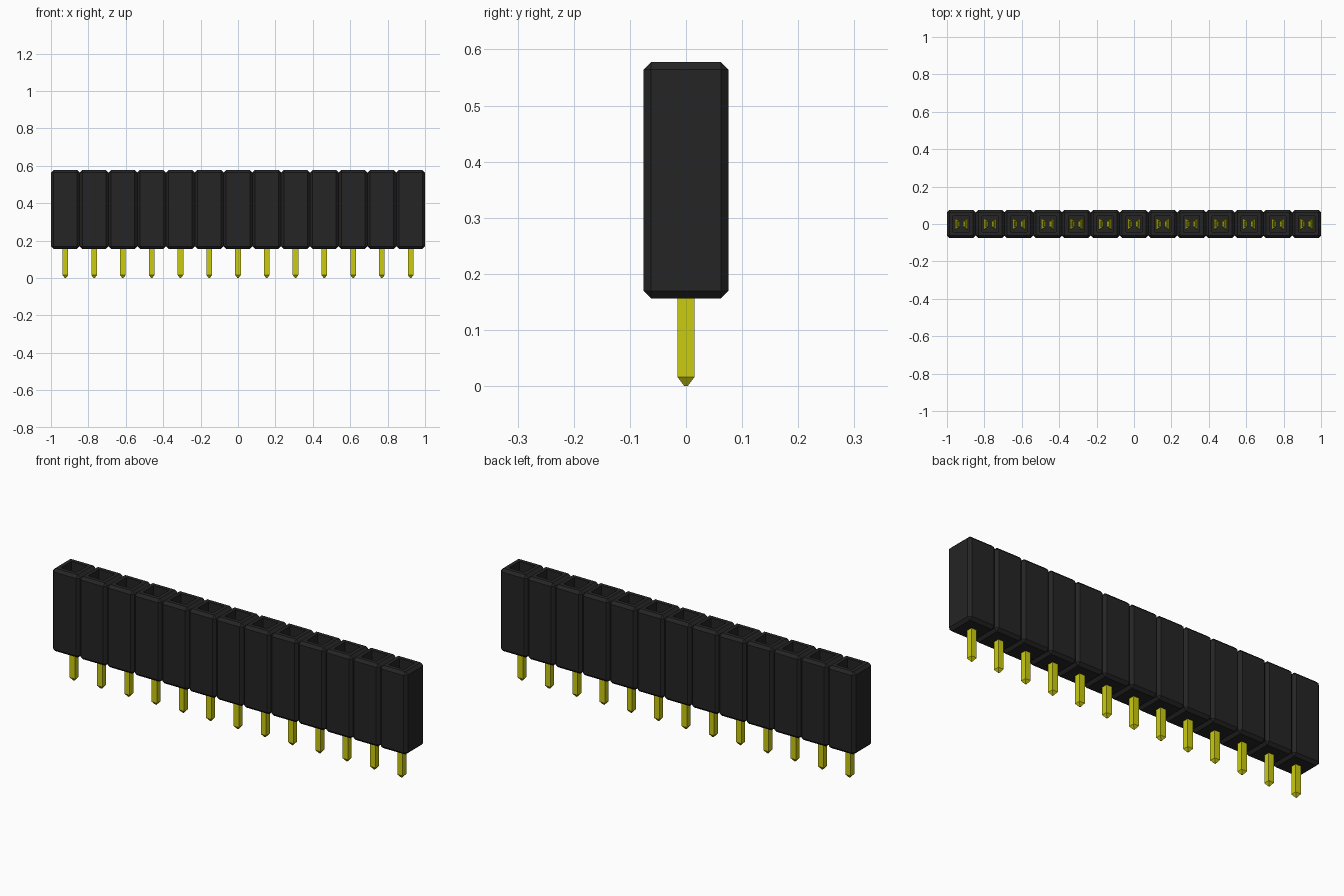
import bpy, bmesh
from mathutils import Vector

cube = bpy.data.objects.get("Cube")
if cube:
    bpy.data.objects.remove(cube, do_unlink=True)

COUNT = 13
PITCH = 2 / COUNT
X0 = -1 + PITCH / 2
BOTTOM, TOP, HALF_Y = 0.156, 0.578, 0.076
CHAMFER = 0.014


def material(name, rgb):
    m = bpy.data.materials.new(name)
    m.use_nodes = True
    m.diffuse_color = (*rgb, 1)
    m.node_tree.nodes["Principled BSDF"].inputs["Base Color"].default_value = (*rgb, 1)
    return m


black = material("black plastic", (0.018, 0.018, 0.018))
gold = material("yellow metal", (0.6, 0.6, 0.005))


def add_row(name, bm, mat):
    """Turn one unit into an object repeated along the row."""
    bmesh.ops.recalc_face_normals(bm, faces=bm.faces)
    mesh = bpy.data.meshes.new(name)
    bm.to_mesh(mesh)
    bm.free()
    mesh.materials.append(mat)
    ob = bpy.data.objects.new(name, mesh)
    bpy.context.collection.objects.link(ob)
    ob.location.x = X0
    arr = ob.modifiers.new("row", 'ARRAY')
    arr.count = COUNT
    arr.use_relative_offset = False
    arr.use_constant_offset = True
    arr.constant_offset_displace = (PITCH, 0, 0)
    return ob


# Housing: chamfered block with a rectangular socket sunk into its top
bm = bmesh.new()
bmesh.ops.create_cube(bm, size=1)
for v in bm.verts:
    v.co = Vector((v.co.x * PITCH, v.co.y * 2 * HALF_Y,
                   (BOTTOM + TOP) / 2 + v.co.z * (TOP - BOTTOM)))
bmesh.ops.bevel(bm, geom=bm.edges[:], offset=CHAMFER, segments=1, affect='EDGES')
top = max(bm.faces, key=lambda f: f.calc_center_median().z)
bmesh.ops.inset_region(bm, faces=[top], thickness=0.027)
hole = bmesh.ops.extrude_discrete_faces(bm, faces=[top])["faces"][0]
for v in hole.verts:
    v.co.z = 0.2
add_row("socket_housing", bm, black)

# Solder pins: square shaft with a pointed tip
bm = bmesh.new()
rings = []
for half, z in ((0.003, 0), (0.015, 0.016), (0.015, 0.18)):
    rings.append([bm.verts.new((sx * half, sy * half, z))
                  for sx, sy in ((-1, -1), (1, -1), (1, 1), (-1, 1))])
for a, b in zip(rings, rings[1:]):
    for i in range(4):
        j = (i + 1) % 4
        bm.faces.new((a[i], a[j], b[j], b[i]))
bm.faces.new(rings[0])
bm.faces.new(rings[-1])
add_row("solder_pins", bm, gold)

# Spring contacts: a pair of leaves pinching together inside each socket
PROFILE = ((0.031, 0.20, 0.031), (0.031, 0.30, 0.031),
           (0.008, 0.43, 0.016), (0.022, 0.49, 0.016))   # x, z, half width
bm = bmesh.new()
for side in (-1, 1):
    rows = [[bm.verts.new((side * (x + t), y, z))
             for t, y in ((0, -w), (0.004, -w), (0.004, w), (0, w))]
            for x, z, w in PROFILE]
    for a, b in zip(rows, rows[1:]):
        for i in range(4):
            j = (i + 1) % 4
            bm.faces.new((a[i], a[j], b[j], b[i]))
    bm.faces.new(rows[0])
    bm.faces.new(rows[-1])
add_row("spring_contacts", bm, gold)
